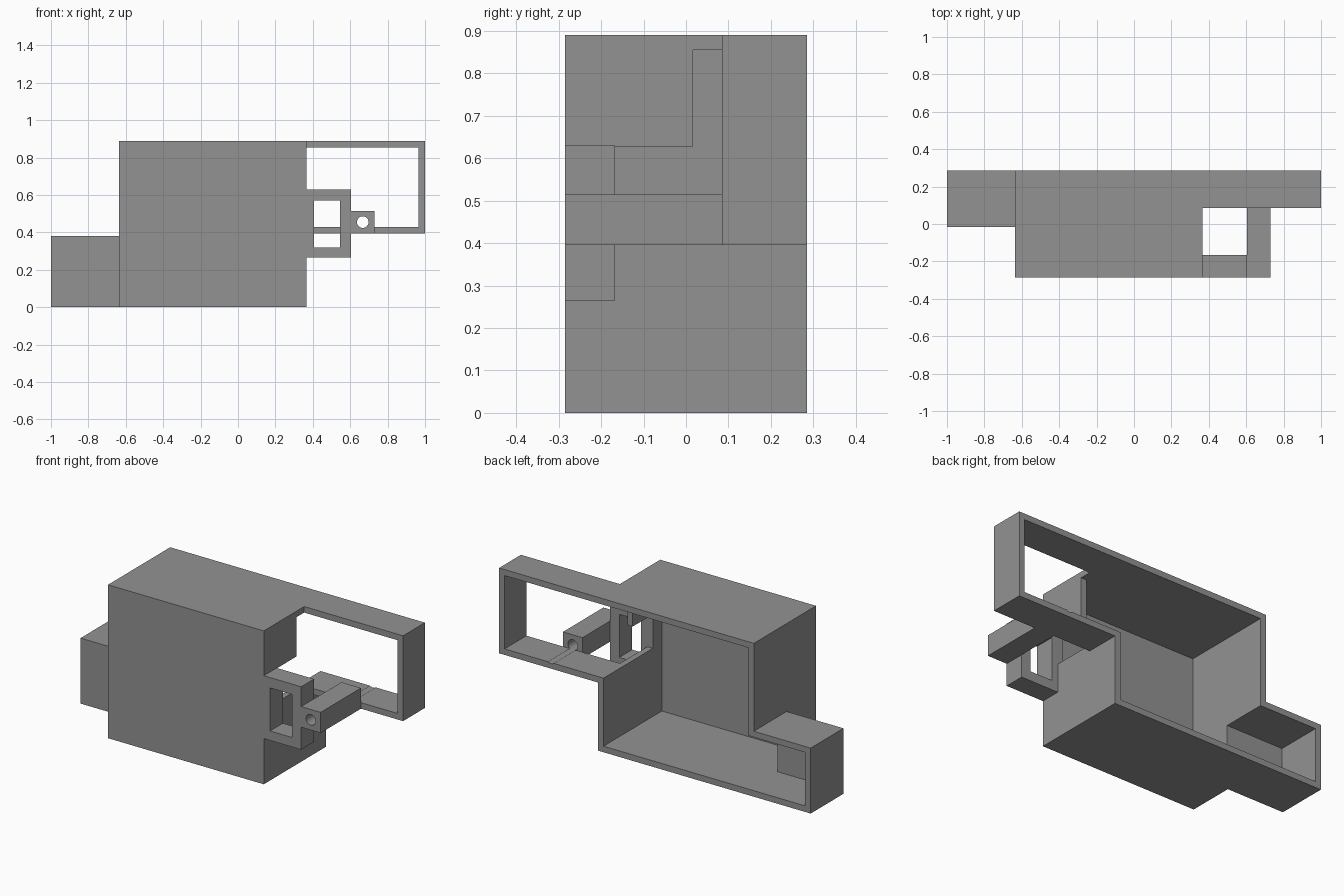
import bpy
import math

if "Cube" in bpy.data.objects:
    bpy.data.objects.remove(bpy.data.objects["Cube"])

T = 0.035                      # wall thickness
BACK = 0.285                   # plane of the open back

grey = bpy.data.materials.new("mid_grey")
grey.diffuse_color = (0.29, 0.29, 0.29, 1)
grey.use_nodes = True
grey.node_tree.nodes["Principled BSDF"].inputs["Base Color"].default_value = grey.diffuse_color


def box(name, x, y, z):
    """Box from (min, max) ranges on each axis."""
    bpy.ops.mesh.primitive_cube_add(size=1, location=[sum(r) / 2 for r in (x, y, z)])
    ob = bpy.context.object
    ob.name = name
    ob.scale = [r[1] - r[0] for r in (x, y, z)]
    bpy.ops.object.transform_apply(location=True, rotation=True, scale=True)
    ob.data.materials.append(grey)
    return ob


def boolean(target, tool, operation, keep=False):
    mod = target.modifiers.new("bool", 'BOOLEAN')
    mod.operation = operation
    mod.solver = 'EXACT'
    mod.object = tool
    bpy.context.view_layer.objects.active = target
    bpy.ops.object.modifier_apply(modifier=mod.name)
    if not keep:
        bpy.data.objects.remove(tool, do_unlink=True)


# Outer housing: main body, low side compartment, shallow raised frame
shell = box("housing", (-0.635, 0.365), (-0.285, BACK), (0, 0.89))
boolean(shell, box("side_box", (-1, -0.6), (-0.015, BACK), (0, 0.38)), 'UNION')
boolean(shell, box("frame", (0.33, 1), (0.085, BACK), (0.395, 0.89)), 'UNION')

# Hollows, all open at the back
cavities = [
    ((-0.635 + T, 0.365 - T), (-0.285 + T, 0.4), (T, 0.89 - T)),   # main body
    ((-1 + T, -0.55), (-0.015 + T, 0.4), (T, 0.38 - T)),           # side box
    ((0.3, 1 - T), (0.017, 0.4), (0.395 + T, 0.89 - T)),           # frame opening
    ((0.3, 0.4), (-0.167, 0.1), (0.395 + T, 0.627)),               # slot in side wall
]
for c in cavities:
    boolean(shell, box("cavity", *c), 'DIFFERENCE')

# Square bracket with a window, beside the front corner
bracket = box("bracket", (0.365, 0.605), (-0.285, -0.167), (0.265, 0.63))
boolean(bracket, box("window", (0.405, 0.545), (-0.4, 0), (0.32, 0.57)), 'DIFFERENCE')

# Guide bar running from the bracket to the frame, bored lengthwise
bar = box("guide_bar", (0.605, 0.73), (-0.285, 0.085), (0.395, 0.515))
bpy.ops.mesh.primitive_cylinder_add(vertices=32, radius=0.031, depth=1.2,
                                    location=(0.667, 0, 0.455),
                                    rotation=(math.pi / 2, 0, 0))
bore = bpy.context.object
bore.name = "bore_cutter"
bore.data.materials.append(grey)
boolean(bar, bore, 'DIFFERENCE', keep=True)
boolean(shell, bore, 'DIFFERENCE')     # also bites a shallow groove in the frame floor

# Bore smooth, all corners crisp
for ob in (shell, bracket, bar):
    bpy.ops.object.select_all(action='DESELECT')
    ob.select_set(True)
    bpy.context.view_layer.objects.active = ob
    bpy.ops.object.shade_smooth_by_angle(angle=math.radians(30))
